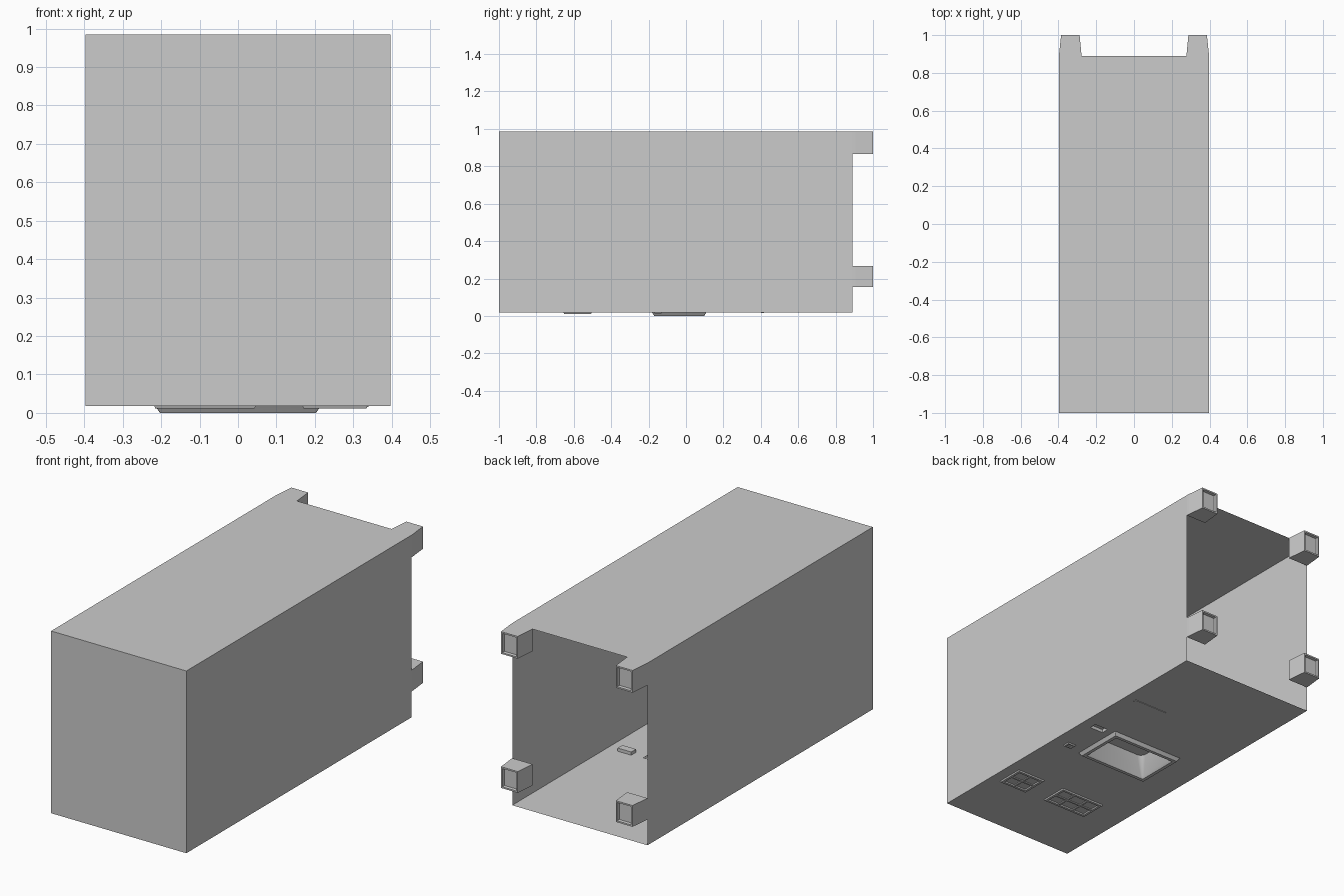
import bpy, bmesh, math

if "Cube" in bpy.data.objects:
    bpy.data.objects.remove(bpy.data.objects["Cube"])


def finish(name, bm, smooth=False):
    bmesh.ops.remove_doubles(bm, verts=bm.verts, dist=1e-5)
    me = bpy.data.meshes.new(name)
    bm.to_mesh(me)
    bm.free()
    ob = bpy.data.objects.new(name, me)
    bpy.context.collection.objects.link(ob)
    if smooth:
        bpy.context.view_layer.objects.active = ob
        ob.select_set(True)
        bpy.ops.object.shade_smooth_by_angle(angle=math.radians(35))
        ob.select_set(False)
    return ob


def loft(name, rings, cap_start=False, cap_end=True, smooth=False):
    """Skin a stack of equal-length point loops."""
    bm = bmesh.new()
    rows = [[bm.verts.new(p) for p in r] for r in rings]
    for a, b in zip(rows, rows[1:]):
        for i in range(len(a)):
            j = (i + 1) % len(a)
            bm.faces.new((a[i], a[j], b[j], b[i]))
    if cap_start:
        bm.faces.new(rows[0])
    if cap_end:
        bm.faces.new(rows[-1])
    bmesh.ops.recalc_face_normals(bm, faces=bm.faces)
    return finish(name, bm, smooth)


def round_rect(x0, x1, y0, y1, z, r, n=4):
    pts = []
    corners = [(x1 - r, y1 - r), (x0 + r, y1 - r), (x0 + r, y0 + r), (x1 - r, y0 + r)]
    for k, (cx, cy) in enumerate(corners):
        for i in range(n + 1):
            a = math.pi / 2 * (k + i / n)
            pts.append((cx + r * math.cos(a), cy + r * math.sin(a), z))
    return pts


def rect(x0, x1, y0, y1, z):
    return [(x0, y0, z), (x1, y0, z), (x1, y1, z), (x0, y1, z)]


def box_faces(bm, x0, x1, y0, y1, z0, z1):
    m = bmesh.ops.create_cube(bm, size=1)["verts"]
    for v in m:
        v.co = (x1 if v.co.x > 0 else x0, y1 if v.co.y > 0 else y0, z1 if v.co.z > 0 else z0)


W, FRONT, BACK, FLOOR, TOP = 0.397, -1.0, 0.89, 0.018, 0.985
HANDLE = (-0.19, 0.19, -0.158, 0.085)
SLOT = (0.255, 0.335, 0.055, 0.095)

# Thin-walled cabinet, open at the back
bm = bmesh.new()
def quad(*pts):
    bm.faces.new([bm.verts.new(p) for p in pts])
quad((-W, FRONT, FLOOR), (W, FRONT, FLOOR), (W, FRONT, TOP), (-W, FRONT, TOP))
quad((-W, FRONT, TOP), (W, FRONT, TOP), (W, BACK, TOP), (-W, BACK, TOP))
for s in (-W, W):
    p = [(s, FRONT, FLOOR), (s, BACK, FLOOR), (s, BACK, TOP), (s, FRONT, TOP)]
    quad(*(p if s > 0 else p[::-1]))
finish("cabinet_shell", bm)

# Underside panel with openings for the recesses
bm = bmesh.new()
xs = sorted([-W, W, *HANDLE[:2], *SLOT[:2]])
ys = sorted([FRONT, BACK, *HANDLE[2:], *SLOT[2:]])
for x0, x1 in zip(xs, xs[1:]):
    for y0, y1 in zip(ys, ys[1:]):
        cx, cy = (x0 + x1) / 2, (y0 + y1) / 2
        if any(h[0] < cx < h[1] and h[2] < cy < h[3] for h in (HANDLE, SLOT)):
            continue
        quad(*rect(x0, x1, y0, y1, FLOOR)[::-1])
bmesh.ops.remove_doubles(bm, verts=bm.verts, dist=1e-5)
bmesh.ops.dissolve_limit(bm, angle_limit=0.01, verts=bm.verts, edges=bm.edges)
finish("underside_panel", bm)

# Handle surround and tapered pocket
loft("handle_pocket", [
    round_rect(-0.215, 0.215, -0.182, 0.108, FLOOR, 0.003),
    round_rect(-0.203, 0.203, -0.17, 0.097, 0.0, 0.003),
    round_rect(-0.185, 0.185, -0.152, 0.08, 0.0, 0.003),
    round_rect(-0.178, 0.178, -0.146, 0.074, 0.012, 0.012),
    round_rect(-0.145, 0.145, -0.112, 0.045, 0.1, 0.03)], smooth=True)

# Small slot recess beside the handle
loft("slot_recess", [rect(*SLOT, FLOOR), rect(*SLOT, 0.035)])

# Small latch with a raised rim
loft("latch", [rect(0.275, 0.325, -0.17, -0.13, FLOOR), rect(0.278, 0.322, -0.167, -0.133, 0.012),
               rect(0.287, 0.313, -0.16, -0.14, 0.012), rect(0.287, 0.313, -0.16, -0.14, 0.017)])

# Raised frames divided by ribs
def ribbed_frame(name, x0, x1, y0, y1, cols, rows):
    loft(name + "_rim", [rect(x0, x1, y0, y1, FLOOR),
                         rect(x0 + .003, x1 - .003, y0 + .003, y1 - .003, 0.011),
                         rect(x0 + .016, x1 - .016, y0 + .016, y1 - .016, 0.011),
                         rect(x0 + .019, x1 - .019, y0 + .019, y1 - .019, 0.017)])
    b = bmesh.new()
    for i in range(1, cols):
        x = x0 + (x1 - x0) * i / cols
        box_faces(b, x - .005, x + .005, y0 + .016, y1 - .016, 0.012, FLOOR)
    for i in range(1, rows):
        y = y0 + (y1 - y0) * i / rows
        box_faces(b, x0 + .016, x1 - .016, y - .005, y + .005, 0.012, FLOOR)
    bm_ob = b
    me = bpy.data.meshes.new(name + "_ribs")
    bm_ob.to_mesh(me)
    bm_ob.free()
    bpy.context.collection.objects.link(bpy.data.objects.new(name + "_ribs", me))

ribbed_frame("small_vent", 0.168, 0.337, -0.655, -0.505, 2, 2)
ribbed_frame("wide_vent", -0.218, 0.046, -0.655, -0.505, 3, 2)

# Thin trim strip
bm = bmesh.new()
box_faces(bm, 0.14, 0.34, 0.402, 0.418, 0.015, FLOOR)
finish("trim_strip", bm)

# Four rear spacer feet with recessed ends, mirrored across x
def foot_ring(xi, xo, y, z0, z1):
    return [(xi, y, z0), (xo, y, z0), (xo, y, z1), (xi, y, z1)]

for level, z0, z1 in (("lower", 0.155, 0.268), ("upper", 0.867, TOP)):
    ob = loft(level + "_rear_foot", [
        foot_ring(0.278, W, BACK, z0, z1),
        foot_ring(0.279, W - 0.001, BACK + 0.015, z0, z1),
        foot_ring(0.288, 0.386, 1.0, z0, z1),
        foot_ring(0.296, 0.378, 1.0, z0 + .008, z1 - .008),
        foot_ring(0.298, 0.376, 0.985, z0 + .01, z1 - .01)], cap_start=True)
    ob.modifiers.new("Mirror", "MIRROR").use_axis[0] = True
